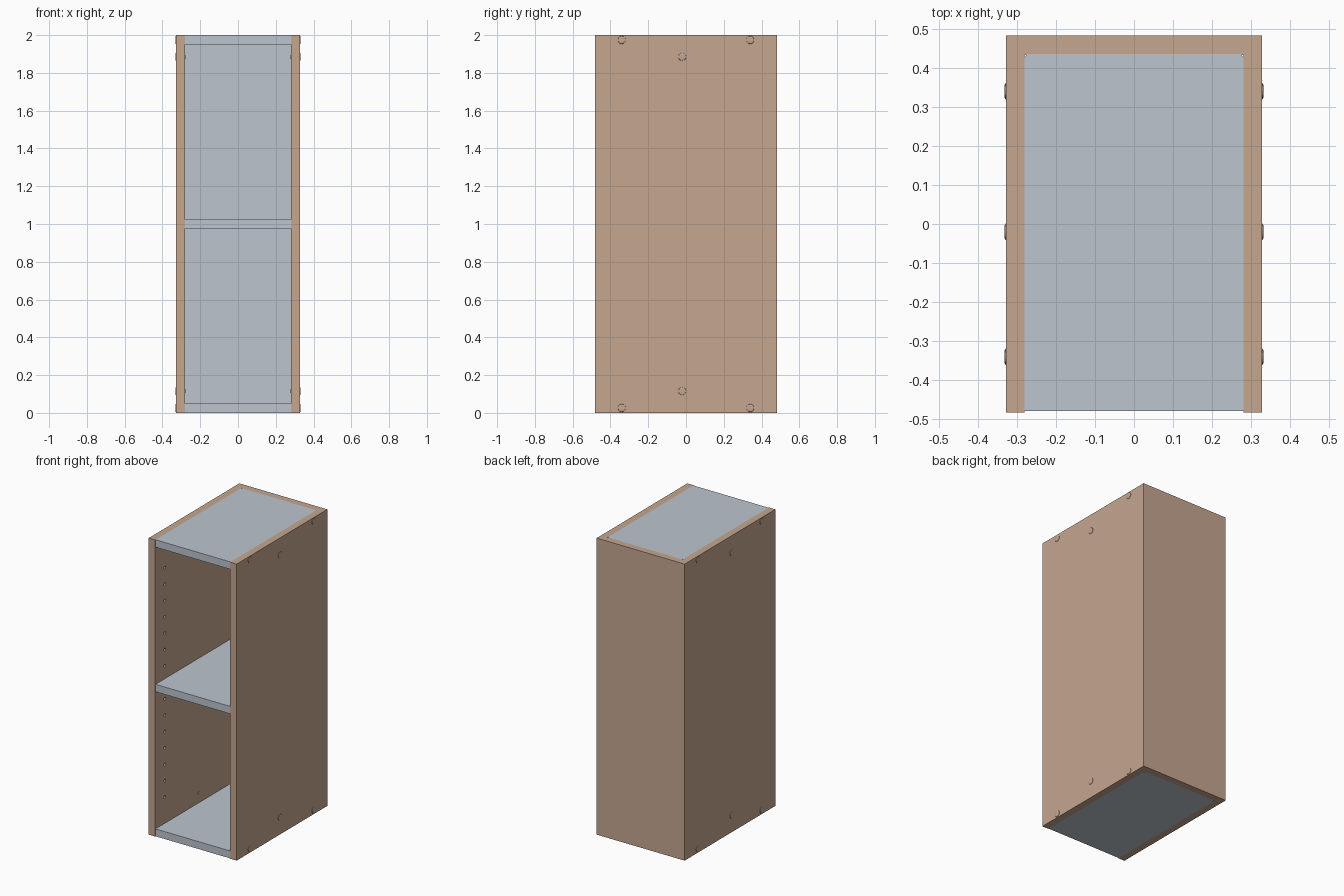
import bpy, bmesh, math
from mathutils import Matrix

if "Cube" in bpy.data.objects:
    bpy.data.objects.remove(bpy.data.objects["Cube"])

W, D, H = 0.328, 0.483, 2.0      # half width, half depth, height
IN, BACK = 0.28, 0.435           # inner side face, inner back face


def material(name, rgb):
    m = bpy.data.materials.new(name)
    m.diffuse_color = (*rgb, 1)
    m.use_nodes = True
    m.node_tree.nodes["Principled BSDF"].inputs["Base Color"].default_value = m.diffuse_color
    return m


wood = material("tan wood", (0.56, 0.385, 0.28))
grey = material("pale blue grey", (0.51, 0.56, 0.62))


def finish(name, bm, mat):
    bmesh.ops.recalc_face_normals(bm, faces=bm.faces)
    me = bpy.data.meshes.new(name)
    bm.to_mesh(me)
    bm.free()
    ob = bpy.data.objects.new(name, me)
    bpy.context.collection.objects.link(ob)
    me.materials.append(mat)
    return ob


def prism(name, outline, z0, z1, mat):
    bm = bmesh.new()
    face = bm.faces.new([bm.verts.new((x, y, z0)) for x, y in outline])
    new = bmesh.ops.extrude_face_region(bm, geom=[face])["geom"]
    verts = [v for v in new if isinstance(v, bmesh.types.BMVert)]
    bmesh.ops.translate(bm, verts=verts, vec=(0, 0, z1 - z0))
    return finish(name, bm, mat)


def add_rod(bm, x0, x1, y, z, r0, r1, seg):
    # rod or cone along x, radius r0 at x0 and r1 at x1
    mat = Matrix.Translation(((x0 + x1) / 2, y, z)) @ Matrix.Rotation(math.pi / 2, 4, 'Y')
    bmesh.ops.create_cone(bm, cap_ends=True, segments=seg, radius1=r0,
                          radius2=r1, depth=x1 - x0, matrix=mat)


# U-shaped carcass: two sides and the back
carcass = prism("carcass", [(-W, -D), (-IN, -D), (-IN, BACK), (IN, BACK),
                            (IN, -D), (W, -D), (W, D), (-W, D)], 0, H, wood)

# Rows of shelf-peg holes on the inner side faces
bm = bmesh.new()
for side in (-1, 1):
    for y in (-0.38, 0.33):
        for i in range(15):
            x = side * IN
            add_rod(bm, x - 0.02, x + 0.02, y, 1 + (i - 7) * 0.1105, 0.01, 0.01, 12)
cutter = finish("peg_hole_cutter", bm, wood)
cutter.hide_render = True
mod = carcass.modifiers.new("peg_holes", 'BOOLEAN')
mod.operation, mod.object, mod.solver = 'DIFFERENCE', cutter, 'EXACT'
bpy.context.view_layer.objects.active = carcass
bpy.ops.object.modifier_apply(modifier=mod.name)
bpy.data.objects.remove(cutter)

# Grey lining on the inside of the back
prism("back_lining", [(-IN, BACK - 0.003), (IN, BACK - 0.003),
                      (IN, BACK), (-IN, BACK)], 0.001, H - 0.001, grey)

# Bottom, middle and top boards with slightly clipped rear corners
c = 0.008
board = [(-IN, -0.479), (IN, -0.479), (IN, BACK - c),
         (IN - c, BACK), (-IN + c, BACK), (-IN, BACK - c)]
for name, z in (("bottom_board", 0.0), ("middle_shelf", 0.975), ("top_board", H - 0.05)):
    prism(name, board, z, z + 0.05, grey)

# Low domed screw heads with shanks through the side panels
for side, label in ((-1, "left"), (1, "right")):
    bm = bmesh.new()
    for y, dz in ((-0.34, 0.026), (-0.02, 0.115), (0.34, 0.026)):
        for z in (dz, H - dz):
            def rod(a, b, ra, rb):
                if side > 0:
                    add_rod(bm, a, b, y, z, ra, rb, 24)
                else:
                    add_rod(bm, -b, -a, y, z, rb, ra, 24)
            rod(IN - 0.003, W - 0.002, 0.011, 0.011)
            rod(W - 0.002, W + 0.002, 0.022, 0.020)
            rod(W + 0.002, W + 0.004, 0.020, 0.013)
    finish(label + "_screws", bm, wood)
